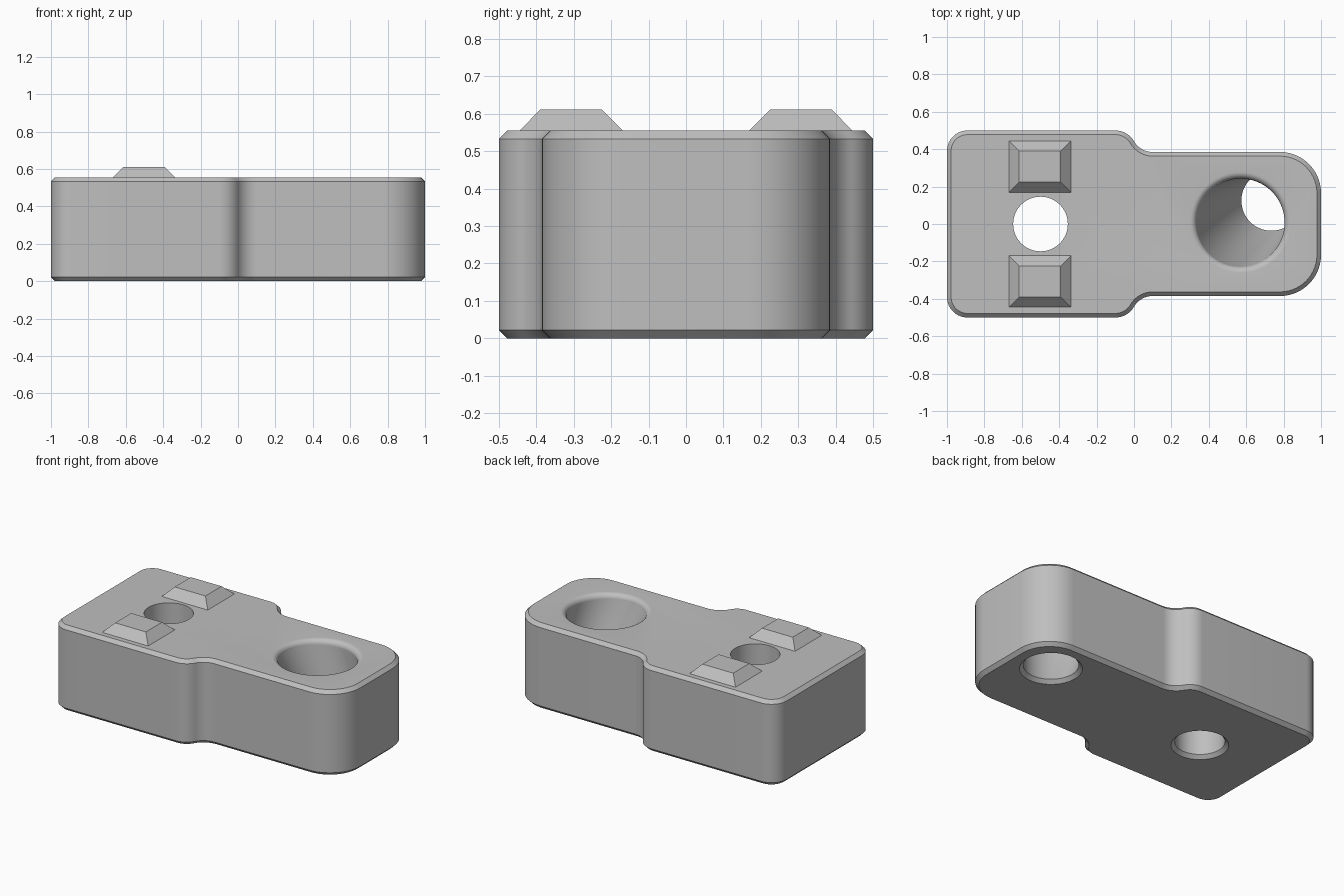
import bpy, bmesh, math

cube = bpy.data.objects.get("Cube")
if cube:
    bpy.data.objects.remove(cube, do_unlink=True)

TOP, BEVEL = 0.555, 0.022

grey = bpy.data.materials.new("plain_grey")
grey.use_nodes = True
COLOUR = (0.52, 0.52, 0.52, 1)
grey.diffuse_color = COLOUR
grey.node_tree.nodes["Principled BSDF"].inputs["Base Color"].default_value = COLOUR


def arc(cx, cy, r, a0, a1, steps=14):
    angles = [math.radians(a0 + (a1 - a0) * i / steps) for i in range(steps + 1)]
    return [(cx + r * math.cos(a), cy + r * math.sin(a)) for a in angles]


def loft(name, rings):
    """Skin a stack of (outline, z) rings and cap both ends."""
    bm = bmesh.new()
    loops = [[bm.verts.new((x, y, z)) for x, y in pts] for pts, z in rings]
    n = len(loops[0])
    for low, high in zip(loops, loops[1:]):
        for i in range(n):
            j = (i + 1) % n
            bm.faces.new((low[i], low[j], high[j], high[i]))
    bm.faces.new(loops[0][::-1])
    bm.faces.new(loops[-1])
    bmesh.ops.recalc_face_normals(bm, faces=bm.faces)
    mesh = bpy.data.meshes.new(name)
    bm.to_mesh(mesh)
    bm.free()
    mesh.materials.append(grey)
    obj = bpy.data.objects.new(name, mesh)
    bpy.context.collection.objects.link(obj)
    return obj


def outline(d):
    """Stepped plate outline, inset by d; the lower half mirrors the upper."""
    r = 0.1155
    half = arc(0.78, 0.165, 0.22 - d, 0, 90)
    half += arc(0.1, 0.385 + r, r + d, 270, 210)
    half += arc(-0.1, 0.5 - r, r - d, 30, 90)[1:]
    half += arc(-0.89, 0.39, 0.11 - d, 90, 180)
    return half + [(x, -y) for x, y in reversed(half)]


def circle(cx, cy, r):
    return arc(cx, cy, r, 0, 360, 64)[:-1]


# Chamfered body
body = loft("body", [(outline(BEVEL), 0), (outline(0), BEVEL),
                     (outline(0), TOP - BEVEL), (outline(BEVEL), TOP)])

# Straight hole, chamfered underneath
straight = loft("straight_hole_cutter", [
    (circle(-0.5, 0, 0.19), -BEVEL), (circle(-0.5, 0, 0.146), BEVEL),
    (circle(-0.5, 0, 0.146), TOP + 0.1)])

# Slanted, tapering hole with a rounded upper lip
FILLET, LIP, MOUTH = 0.035, 0.235, (0.57, 0.008)
FOOT = (0.735, 0.125)
rings = [(circle(*FOOT, 0.205), -BEVEL), (circle(*FOOT, 0.161), BEVEL)]
for i in range(9):
    a = math.radians(90 * i / 8)
    rings.append((circle(*MOUTH, LIP + FILLET * (1 - math.cos(a))),
                  TOP - FILLET + FILLET * math.sin(a)))
rings.append((circle(*MOUTH, LIP + FILLET), TOP + 0.1))
slanted = loft("slanted_hole_cutter", rings)

bpy.context.view_layer.objects.active = body
for cutter in (straight, slanted):
    cutter.hide_render = True
    mod = body.modifiers.new("hole", 'BOOLEAN')
    mod.operation, mod.solver, mod.object = 'DIFFERENCE', 'EXACT', cutter
    bpy.ops.object.modifier_apply(modifier=mod.name)
    bpy.data.objects.remove(cutter, do_unlink=True)

bpy.ops.object.select_all(action='DESELECT')
body.select_set(True)
bpy.ops.object.shade_smooth_by_angle(angle=math.radians(30))


# Tapered locating studs on either side of the straight hole
def rectangle(cx, cy, hx, hy):
    return [(cx + sx * hx, cy + sy * hy)
            for sx, sy in ((-1, -1), (1, -1), (1, 1), (-1, 1))]


for name, side in (("back_stud", 1), ("front_stud", -1)):
    cy = side * 0.307
    loft(name, [(rectangle(-0.503, cy, 0.167, 0.139), TOP - 0.001),
                (rectangle(-0.503, cy, 0.111, 0.083), 0.611)])
